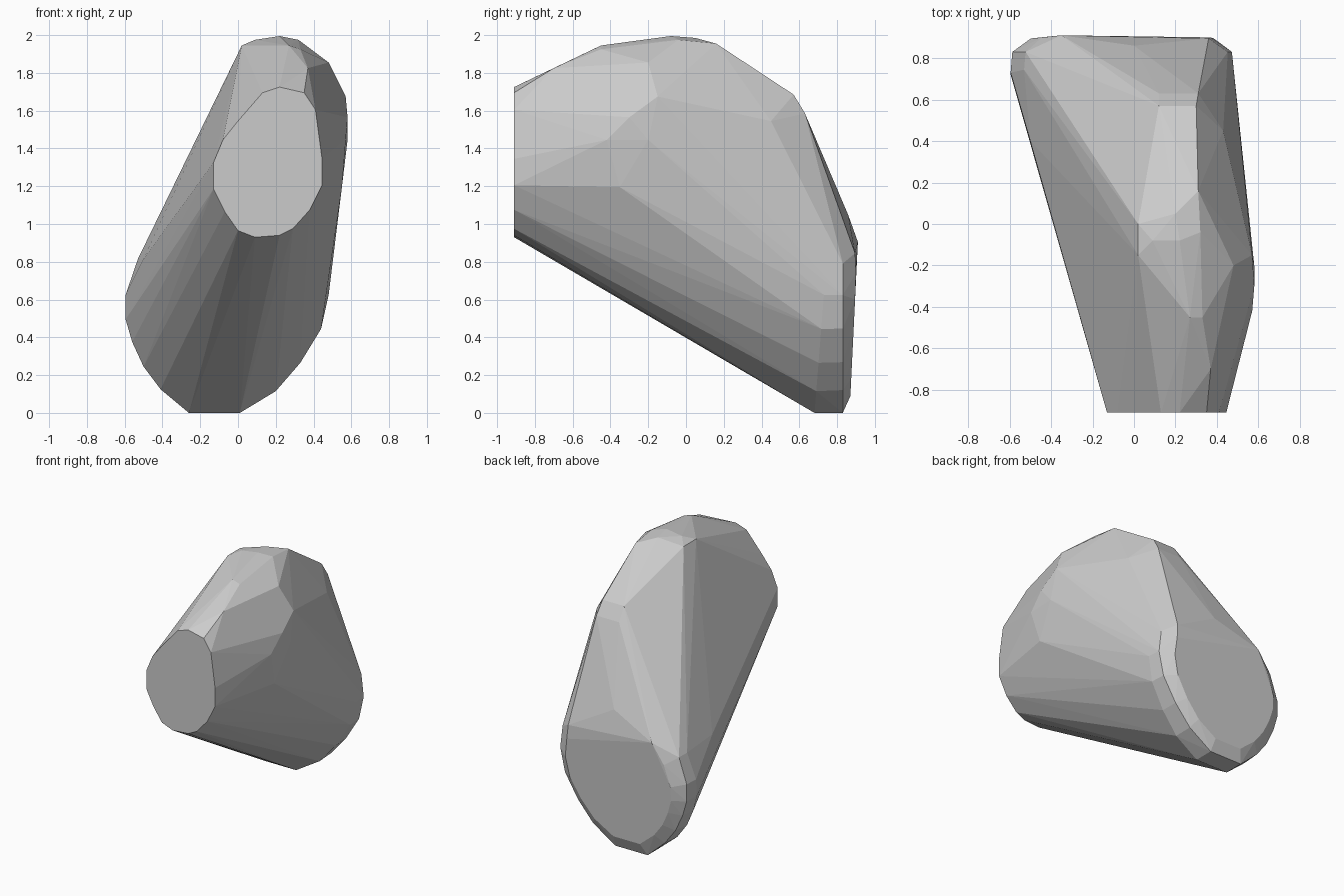
import bpy, bmesh

# Flat front end outline (x, z) at y = -0.91
front = [(-.13, 1.33), (-.13, 1.19), (-.07, 1.07), (0, .97), (.09, .935), (.22, .945),
         (.29, .98), (.38, 1.08), (.445, 1.21), (.445, 1.35), (.41, 1.61), (.35, 1.70),
         (.22, 1.73), (.13, 1.70), (0, 1.55), (-.08, 1.45)]

# Rounded back foot outline (x, z)
foot = [(.01, .005), (.20, .12), (.33, .27), (.44, .45), (.48, .63), (.46, .80),
        (-.53, .82), (-.595, .63), (-.595, .50), (-.56, .38), (-.50, .25),
        (-.41, .13), (-.26, .005)]

# Rounded crown points
crown = [(.02, -.15, 1.95), (.02, 0, 1.95), (.09, -.08, 1.98), (.22, -.08, 2.0),
         (.20, .05, 1.99), (.32, -.04, 1.98), (.31, .16, 1.96), (.27, -.45, 1.95),
         (.33, -.45, 1.93), (.48, -.20, 1.86), (.37, -.70, 1.83), (.57, -.15, 1.68),
         (.58, -.20, 1.45), (.58, -.30, 1.57), (.57, -.42, 1.45), (.55, -.35, 1.20),
         (.12, .57, 1.69), (.30, .57, 1.69), (.12, .63, 1.59), (.31, .63, 1.59),
         (.43, .45, 1.55)]

pts = [(x, -.91, z) for x, z in front] + crown
for x, z in foot:
    # Foot edge is rounded over three stations, ending in the flat back cap
    cx, cz = -.05, .5
    for y, s in ((.68 + .08 * min(z, .8), 1), (.83, .985 if z > .1 else 1), (.87 + .04 * z, .82)):
        px, pz = cx + (x - cx) * s, cz + (z - cz) * s
        pts.append((px, min(y, .90), pz))
# Upper back corners of the foot cap
pts += [(-.35, .91, .91), (.36, .895, .85), (.0, .86, 1.05), (-.50, .40, .82)]

bm = bmesh.new()
for p in pts:
    bm.verts.new(p)
res = bmesh.ops.convex_hull(bm, input=bm.verts[:])
loose = [v for v in bm.verts if not v.link_faces]
bmesh.ops.delete(bm, geom=loose, context='VERTS')
bmesh.ops.dissolve_limit(bm, angle_limit=.02, verts=bm.verts[:], edges=bm.edges[:])
bmesh.ops.recalc_face_normals(bm, faces=bm.faces[:])

# Rest the body on the ground
low = min(v.co.z for v in bm.verts)
for v in bm.verts:
    v.co.z -= low

mesh = bpy.data.meshes.new("faceted_body")
bm.to_mesh(mesh)
bm.free()
bpy.context.collection.objects.link(bpy.data.objects.new("faceted_body", mesh))
